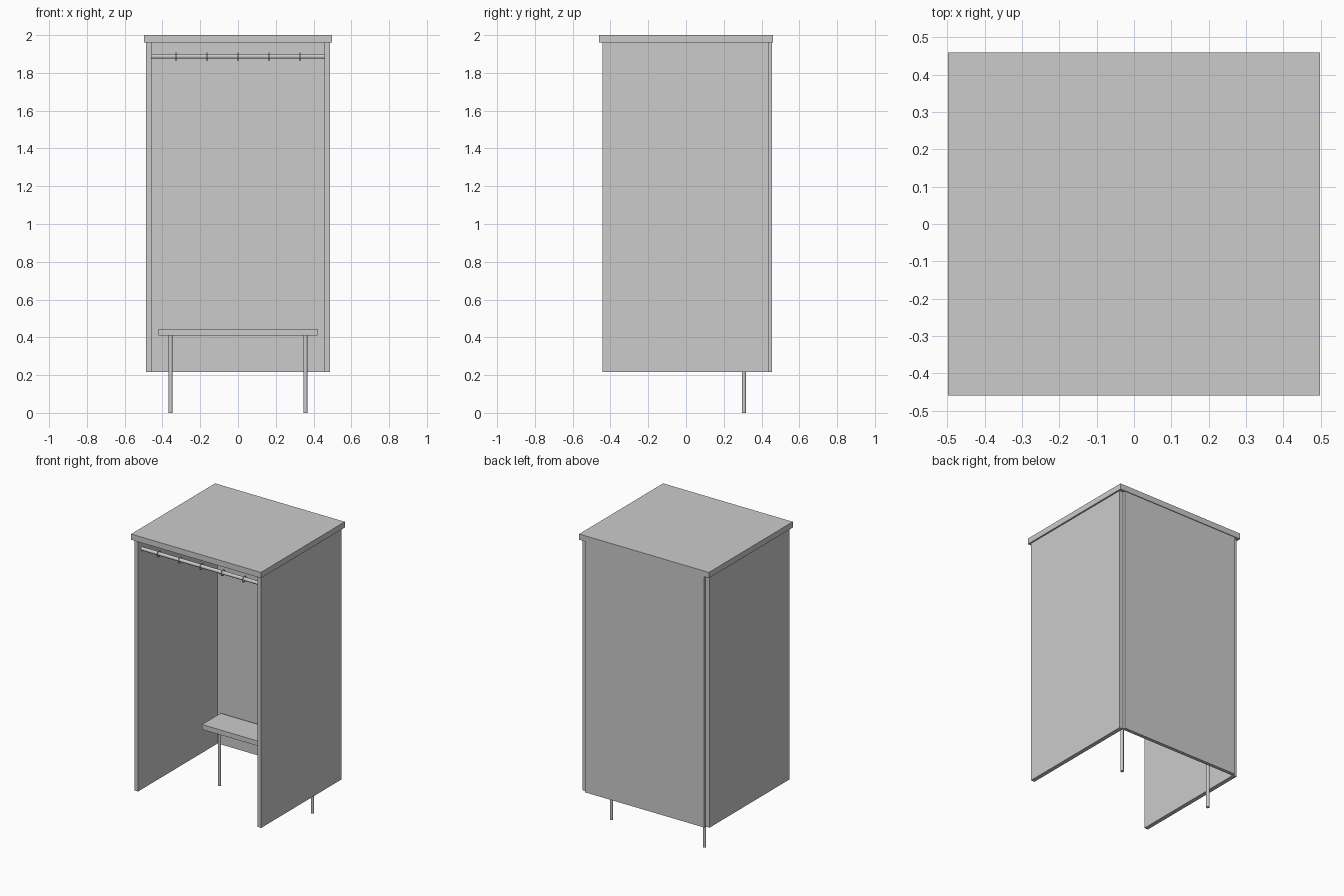
import bpy
from math import pi

if "Cube" in bpy.data.objects:
    bpy.data.objects.remove(bpy.data.objects["Cube"])


def box(name, x, y, z):
    """Box from (min, max) ranges on each axis."""
    r = (x, y, z)
    bpy.ops.mesh.primitive_cube_add(size=1, location=[(a + b) / 2 for a, b in r])
    ob = bpy.context.object
    ob.name = name
    ob.scale = [b - a for a, b in r]
    bpy.ops.object.transform_apply(location=False, rotation=False, scale=True)
    return ob


def rod(name, radius, length, loc, rot=(0, 0, 0)):
    bpy.ops.mesh.primitive_cylinder_add(vertices=24, radius=radius, depth=length,
                                        location=loc, rotation=rot)
    bpy.context.object.name = name
    bpy.ops.object.shade_smooth_by_angle()


# Cabin shell: roof, back and two sides, open at the front
box("roof", (-0.498, 0.498), (-0.46, 0.46), (1.96, 2.0))
box("back_panel", (-0.458, 0.458), (0.431, 0.455), (0.217, 1.96))
for side, s in (("left", -1), ("right", 1)):
    box(side + "_panel", sorted((s * 0.458, s * 0.487)), (-0.442, 0.438), (0.217, 1.96))

# Bench seat on two round legs
box("seat", (-0.42, 0.42), (0.205, 0.41), (0.411, 0.445))
for side, s in (("left", -1), ("right", 1)):
    rod(side + "_leg", 0.011, 0.411, (s * 0.357, 0.307, 0.2055))

# Curtain rail with five rings
RAIL_Y, RAIL_Z = -0.40, 1.887
rod("curtain_rail", 0.012, 0.916, (0, RAIL_Y, RAIL_Z), (0, pi / 2, 0))
for i in range(5):
    bpy.ops.mesh.primitive_torus_add(major_radius=0.019, minor_radius=0.0035,
                                     major_segments=24, minor_segments=8,
                                     location=((i - 2) * 0.164, RAIL_Y, RAIL_Z - 0.002),
                                     rotation=(0, pi / 2, 0))
    bpy.context.object.name = f"curtain_ring_{i + 1}"
    bpy.ops.object.shade_smooth_by_angle()
